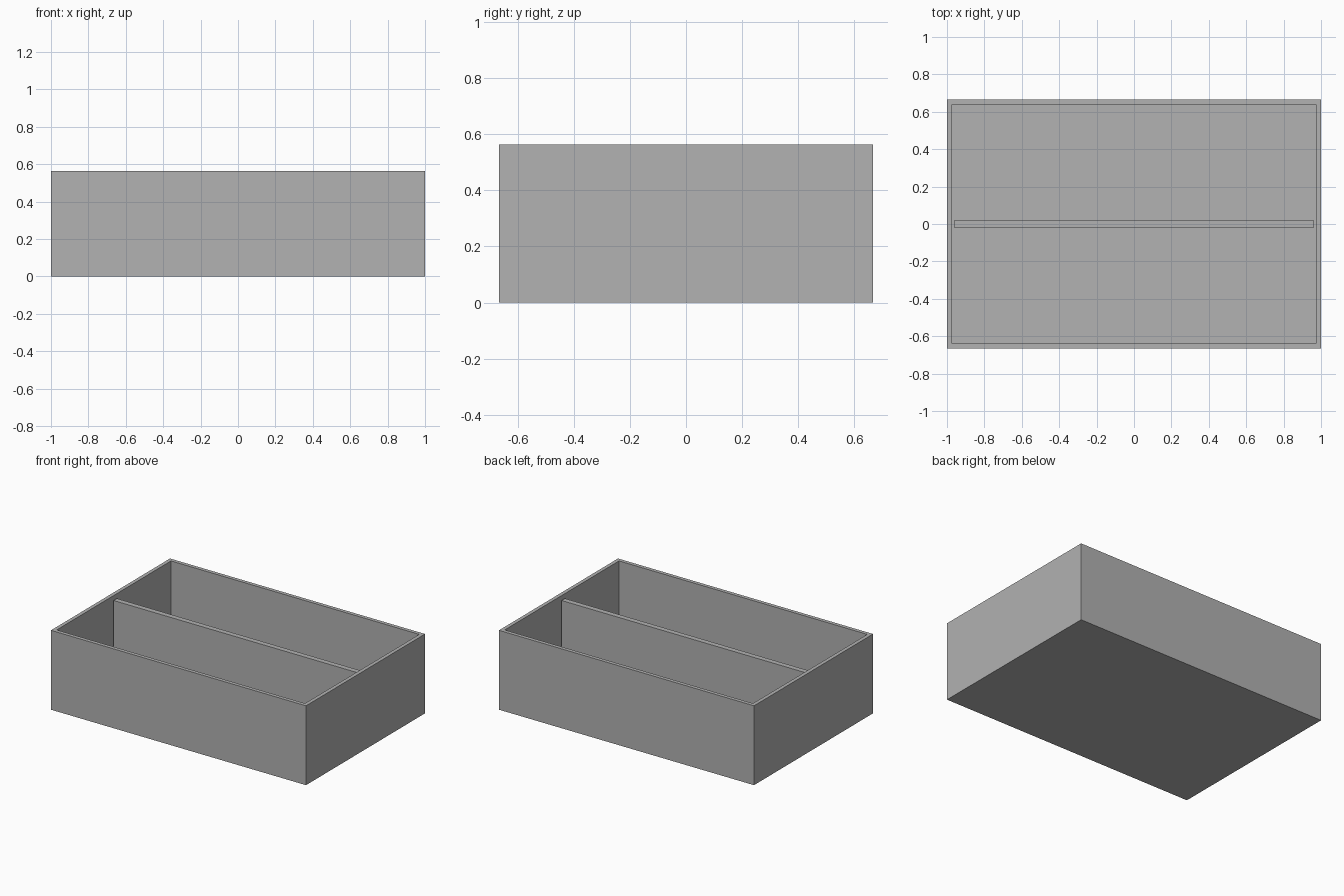
import bpy
import bmesh
from mathutils import Matrix

if "Cube" in bpy.data.objects:
    bpy.data.objects.remove(bpy.data.objects["Cube"])

LENGTH, DEPTH, HEIGHT = 2.0, 1.333, 0.5625
WALL = 0.0375           # thickness of walls, floor and divider
DIVIDER_DROP = 0.026    # divider sits slightly below the rim

grey = bpy.data.materials.new("plain grey")
grey.diffuse_color = (0.445, 0.445, 0.445, 1.0)
grey.use_nodes = True
grey.node_tree.nodes["Principled BSDF"].inputs["Base Color"].default_value = grey.diffuse_color


def block(bm, size, bottom):
    """Add a box centred on x and y, standing on the given height."""
    place = Matrix.Translation((0, 0, bottom + size[2] / 2))
    bmesh.ops.create_cube(bm, size=1.0, matrix=place @ Matrix.Diagonal((*size, 1.0)))


def finish(bm, name):
    bmesh.ops.recalc_face_normals(bm, faces=bm.faces)
    mesh = bpy.data.meshes.new(name)
    bm.to_mesh(mesh)
    bm.free()
    mesh.materials.append(grey)
    obj = bpy.data.objects.new(name, mesh)
    bpy.context.collection.objects.link(obj)


# Open tray: inset the top face for the rim, then push it down to the floor
bm = bmesh.new()
block(bm, (LENGTH, DEPTH, HEIGHT), 0)
top = max(bm.faces, key=lambda f: f.calc_center_median().z)
bmesh.ops.inset_region(bm, faces=[top], thickness=WALL)
well = bmesh.ops.extrude_discrete_faces(bm, faces=[top])["faces"][0]
bmesh.ops.translate(bm, verts=well.verts, vec=(0, 0, WALL - HEIGHT))
finish(bm, "tray")

# Lengthwise divider between the end walls
bm = bmesh.new()
block(bm, (LENGTH - 2 * WALL, WALL, HEIGHT - WALL - DIVIDER_DROP), WALL)
finish(bm, "divider")
